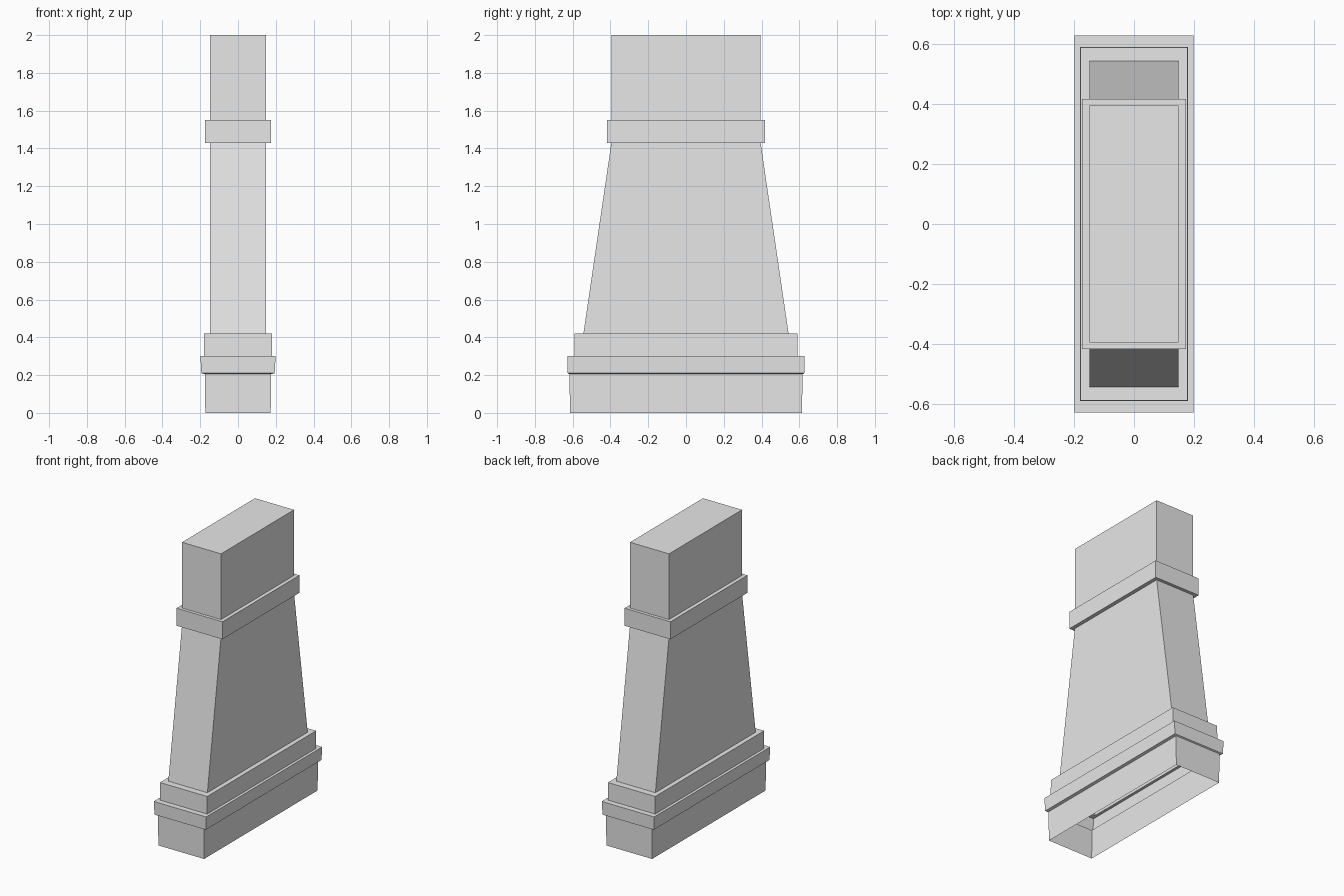
import bpy
import bmesh

cube = bpy.data.objects.get("Cube")
if cube:
    bpy.data.objects.remove(cube, do_unlink=True)

# Single pale stone colour
stone = bpy.data.materials.new("pale_grey_stone")
stone.use_nodes = True
colour = (0.8, 0.8, 0.8, 1.0)
stone.diffuse_color = colour
stone.node_tree.nodes["Principled BSDF"].inputs["Base Color"].default_value = colour


def tier(name, sections, cap=False):
    """Open rectangular shell through sections of (half width, half depth, height)."""
    bm = bmesh.new()
    rings = [[bm.verts.new((sx * hx, sy * hy, z))
              for sx, sy in ((-1, -1), (1, -1), (1, 1), (-1, 1))]
             for hx, hy, z in sections]
    for low, high in zip(rings, rings[1:]):
        for i in range(4):
            j = (i + 1) % 4
            bm.faces.new((low[i], low[j], high[j], high[i]))
    if cap:
        bm.faces.new(rings[-1])
    mesh = bpy.data.meshes.new(name)
    bm.to_mesh(mesh)
    bm.free()
    mesh.materials.append(stone)
    obj = bpy.data.objects.new(name, mesh)
    bpy.context.collection.objects.link(obj)
    return obj


# Outlines shared where neighbouring tiers meet
plinth_top = (0.176, 0.617, 0.205)
step_foot = (0.18, 0.59, 0.30)
shaft_foot = (0.148, 0.543, 0.42)
neck_foot = (0.148, 0.395, 1.43)
neck_top = (0.148, 0.395, 1.55)

# Hollow plinth, open underneath
tier("plinth", [(0.173, 0.614, 0), plinth_top])

# Projecting moulding with a slightly undercut lower edge
tier("base_moulding", [plinth_top, (0.194, 0.626, 0.21), (0.199, 0.628, 0.30), step_foot])

# Stepped block above the moulding
tier("base_step", [step_foot, (0.179, 0.589, 0.42), shaft_foot])

# Shaft that narrows front to back
tier("tapered_shaft", [shaft_foot, neck_foot])

# Band around the neck
tier("neck_band", [neck_foot, (0.174, 0.417, 1.43), (0.174, 0.417, 1.55), neck_top])

# Straight closed top block
tier("top_block", [neck_top, (0.148, 0.395, 2.0)], cap=True)
